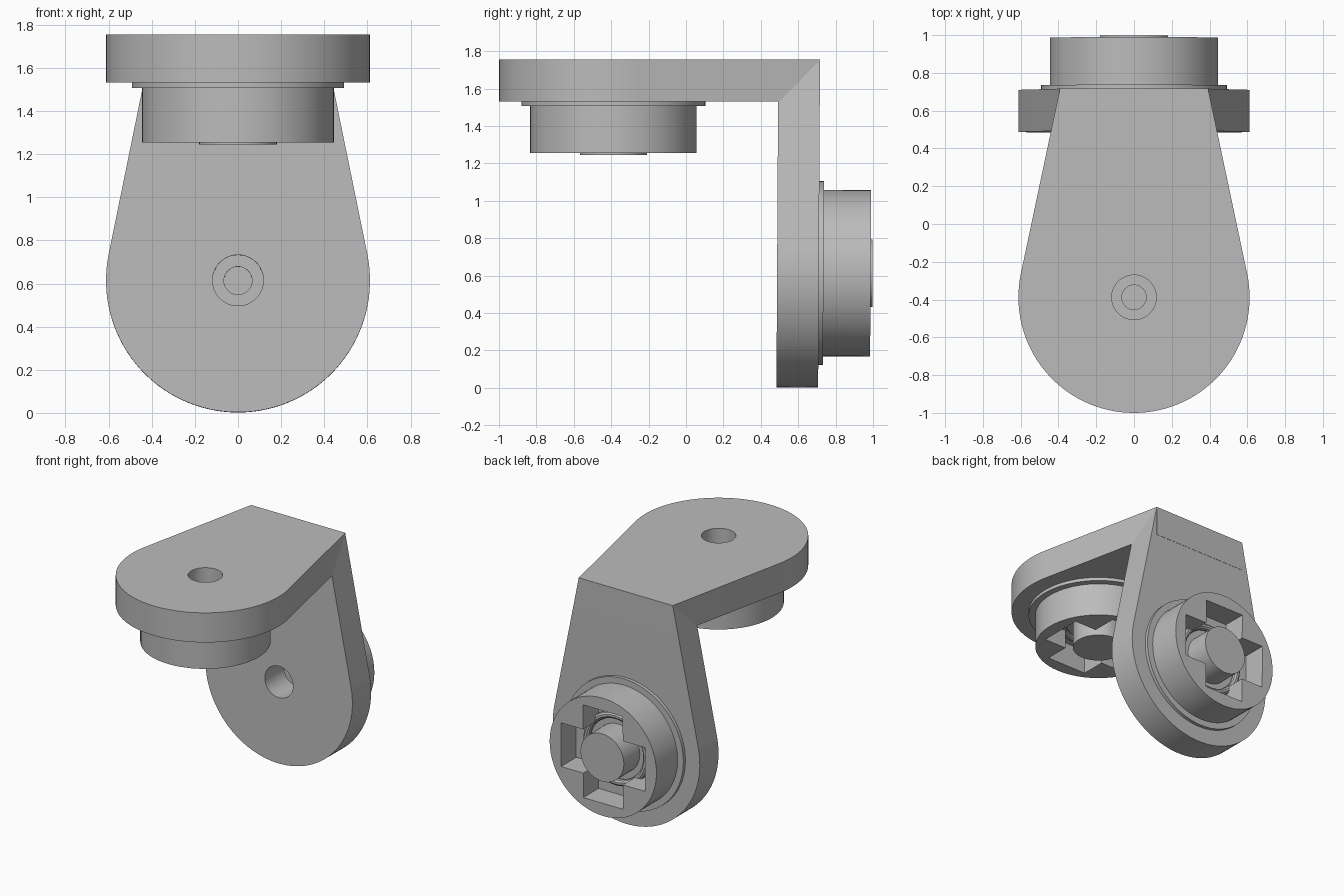
import bpy, bmesh, math
from mathutils import Matrix

if "Cube" in bpy.data.objects:
    bpy.data.objects.remove(bpy.data.objects["Cube"], do_unlink=True)

grey = bpy.data.materials.new("plain grey")
grey.use_nodes = True
grey.diffuse_color = (0.5, 0.5, 0.5, 1)
grey.node_tree.nodes["Principled BSDF"].inputs["Base Color"].default_value = (0.5, 0.5, 0.5, 1)

PLATE, COLLAR, HUB, PIN = 0.223, 0.248, 0.5, 0.51   # depths along the hub axis
FLOOR = 0.32                                        # bottom of the cross recess
DISC, NECK = 0.612, 0.392


def prism(name, outline, z0, z1):
    """Extrude a flat outline between two heights."""
    bm = bmesh.new()
    face = bm.faces.new([bm.verts.new((x, y, z0)) for x, y in outline])
    top = bmesh.ops.extrude_face_region(bm, geom=[face])
    for v in top["geom"]:
        if isinstance(v, bmesh.types.BMVert):
            v.co.z = z1
    bmesh.ops.recalc_face_normals(bm, faces=bm.faces)
    mesh = bpy.data.meshes.new(name)
    bm.to_mesh(mesh)
    bm.free()
    mesh.materials.append(grey)
    ob = bpy.data.objects.new(name, mesh)
    bpy.context.collection.objects.link(ob)
    return ob


def circle(r, n=64):
    return [(r * math.cos(2 * math.pi * i / n), r * math.sin(2 * math.pi * i / n)) for i in range(n)]


def select(ob):
    bpy.ops.object.select_all(action='DESELECT')
    ob.select_set(True)
    bpy.context.view_layer.objects.active = ob


def cut(ob, cutter):
    mod = ob.modifiers.new("cut", 'BOOLEAN')
    mod.operation = 'DIFFERENCE'
    mod.solver = 'EXACT'
    mod.object = cutter
    select(ob)
    bpy.ops.object.modifier_apply(modifier=mod.name)
    bpy.data.objects.remove(cutter, do_unlink=True)


def teardrop(length):
    """Round end with tangent sides narrowing to a straight edge."""
    a, n = math.radians(11.7), 64
    sweep = math.pi + 2 * a
    arc = [(DISC * math.cos(a - sweep * i / n), DISC * math.sin(a - sweep * i / n)) for i in range(n + 1)]
    return arc + [(-NECK, length), (NECK, length)]


def cross(w, l):
    quarter = [(l, -w), (l, w), (w, w)]
    pts = []
    for k in range(4):
        c, s = round(math.cos(k * math.pi / 2)), round(math.sin(k * math.pi / 2))
        pts += [(c * x - s * y, s * x + c * y) for x, y in quarter]
    return pts


def arm(prefix, length, matrix):
    # Tapered plate with a round screw hole
    plate = prism(prefix + "_plate", teardrop(length), 0, PLATE)
    cut(plate, prism("hole_cutter", circle(0.118, 48), -0.1, PLATE + 0.1))
    # Stepped collar and hub with a cross recess and a narrow bore
    collar = prism(prefix + "_collar", circle(0.4925), PLATE, COLLAR)
    hub = prism(prefix + "_hub", circle(0.445), COLLAR, HUB)
    for part in (collar, hub):
        cut(part, prism("bore_cutter", circle(0.065, 32), PLATE - 0.1, FLOOR - 0.02))
    cut(hub, prism("cross_cutter", cross(0.165, 0.35), FLOOR, HUB + 0.1))
    # Central pin and the small ring in the recess
    pin = prism(prefix + "_pin", circle(0.18), FLOOR - 0.02, PIN)
    bpy.ops.mesh.primitive_torus_add(major_radius=0.25, minor_radius=0.025,
                                     major_segments=48, minor_segments=10,
                                     location=(0, 0, FLOOR + 0.015))
    ring = bpy.context.object
    ring.name = prefix + "_recess_ring"
    ring.data.materials.append(grey)
    for ob in (plate, collar, hub, pin, ring):
        ob.data.transform(Matrix.Translation(ob.location))
        ob.location = (0, 0, 0)
        ob.data.transform(matrix)
        select(ob)
        bpy.ops.object.shade_smooth_by_angle(angle=math.radians(30))


# Horizontal arm, hub facing down
arm("top", 1.105, Matrix.Translation((0, -0.388, 1.755)) @ Matrix.Rotation(math.pi, 4, 'Y'))

# Upright arm, hub facing back, leaning very slightly
lean = 0.0057
arm("back", 1.14, Matrix(((-1, 0, 0, 0), (0, lean, 1, 0.487), (0, 1, -lean, 0.615), (0, 0, 0, 1))))
